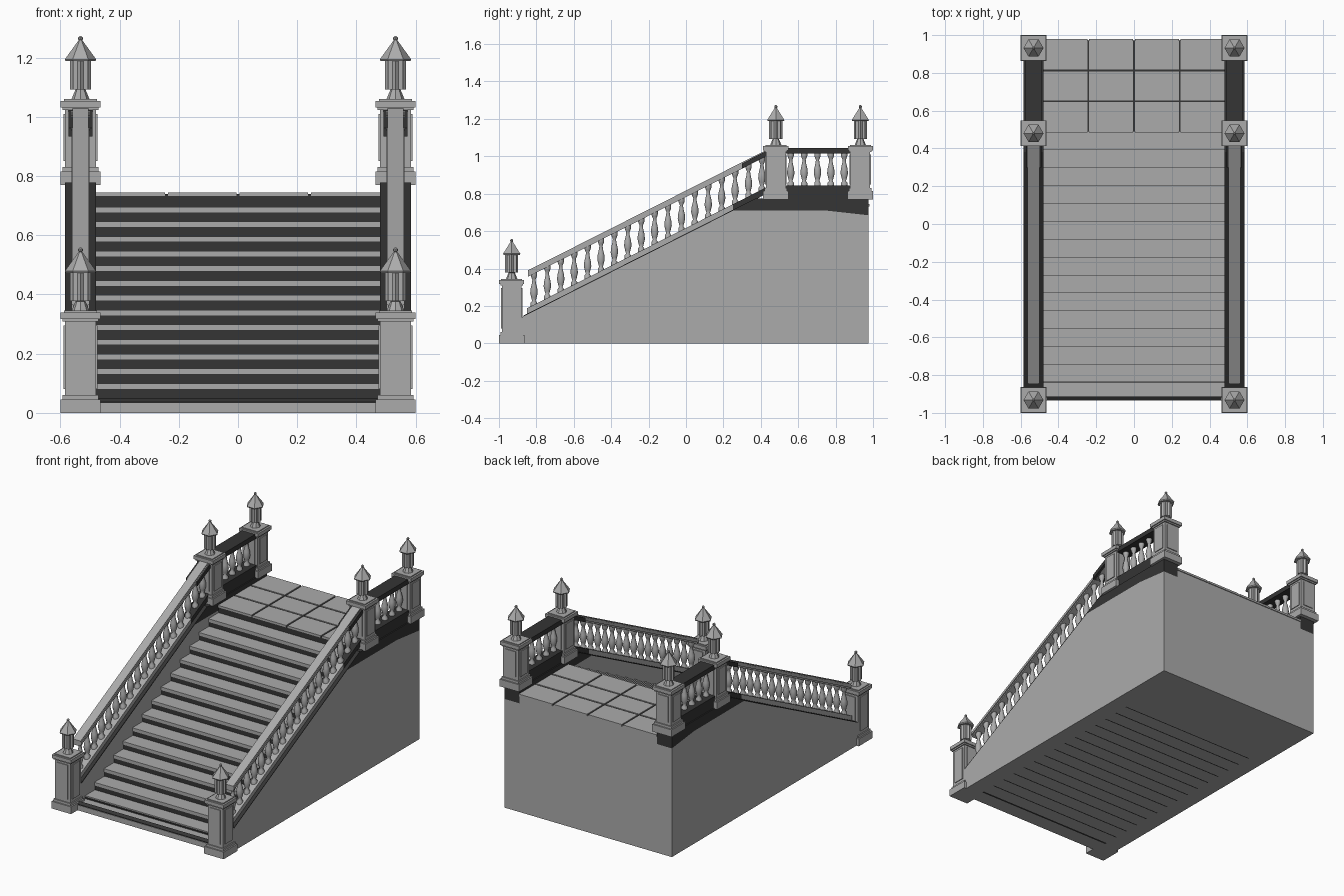
import bpy, bmesh, math

cube = bpy.data.objects.get("Cube")
if cube:
    bpy.data.objects.remove(cube, do_unlink=True)


def material(name, value):
    m = bpy.data.materials.new(name)
    m.use_nodes = True
    color = (value, value, value, 1)
    m.diffuse_color = color
    m.node_tree.nodes["Principled BSDF"].inputs["Base Color"].default_value = color
    return m


STONE = material("light_grey_stone", 0.41)
DARK = material("dark_grey_stone", 0.035)


def add(name, mesh, mat=None, loc=(0, 0, 0)):
    ob = bpy.data.objects.new(name, mesh)
    ob.location = loc
    bpy.context.collection.objects.link(ob)
    if mat:
        mesh.materials.append(mat)
    return ob


def finish(bm, name):
    bmesh.ops.recalc_face_normals(bm, faces=bm.faces)
    mesh = bpy.data.meshes.new(name)
    bm.to_mesh(mesh)
    bm.free()
    return mesh


def prism(name, profile, x0, x1, mat):
    """Extrude a (y, z) profile from x0 to x1."""
    bm = bmesh.new()
    ends = [[bm.verts.new((x, y, z)) for y, z in profile] for x in (x0, x1)]
    for ring in ends:
        bm.faces.new(ring)
    n = len(profile)
    for i in range(n):
        j = (i + 1) % n
        bm.faces.new((ends[0][i], ends[0][j], ends[1][j], ends[1][i]))
    return add(name, finish(bm, name), mat)


def box(name, x0, x1, y0, y1, z0, z1, mat):
    return prism(name, [(y0, z0), (y1, z0), (y1, z1), (y0, z1)], x0, x1, mat)


def lathe(name, rings, sides, flute=1.0):
    """Stack rings of (radius, z); flute scales every second vertex."""
    bm = bmesh.new()
    loops = []
    for r, z in rings:
        loop = []
        for i in range(sides):
            a = 2 * math.pi * i / sides
            k = r * (flute if i % 2 else 1)
            loop.append(bm.verts.new((k * math.cos(a), k * math.sin(a), z)))
        loops.append(loop)
    for lo, hi in zip(loops, loops[1:]):
        for i in range(sides):
            j = (i + 1) % sides
            bm.faces.new((lo[i], lo[j], hi[j], hi[i]))
    bm.faces.new(loops[0])
    bm.faces.new(loops[-1])
    mesh = finish(bm, name)
    mesh.materials.append(STONE)
    return mesh


# Stairs: light step blocks with overhanging noses and thin dark risers
HALF, RUN, RISE, FIRST, LAND = 0.48, 0.0947, 0.0497, -0.84, 0.485
box("bottom_slab", -HALF, HALF, -0.935, FIRST, 0, 0.033, STONE)
prism("slab_edge", [(-0.932, 0.03), (-0.912, 0.03), (-0.912, 0.048), (-0.932, 0.037)],
      -HALF, HALF, DARK)
for k in range(15):
    y, top = FIRST + k * RUN, (k + 1) * RISE
    front = y if k == 0 else y + 0.006
    back = y + RUN + 0.006
    box("riser", -HALF, HALF, front, y + 0.014, 0, top - 0.008, DARK)
    if k < 14:
        box("step_block", -HALF, HALF, y + 0.014, back, 0, top - 0.01, STONE)
        box("tread", -HALF, HALF, y + (0.004 if k == 0 else 0), back, top - 0.02, top, STONE)

# Landing: paving slabs over a dark joint bed
box("landing_block", -HALF, HALF, LAND + 0.014, 0.975, 0, 0.735, STONE)
box("joint_bed", -HALF, HALF, LAND + 0.004, 0.97, 0.70, 0.74, DARK)
xs = [-HALF, -0.242, 0, 0.242, HALF]
ys = [LAND, 0.65, 0.813, 0.98]
GAP = 0.005
for a, b in zip(xs, xs[1:]):
    for c, d in zip(ys, ys[1:]):
        box("paving_slab", a + GAP * (a > -HALF), b - GAP * (b < HALF),
            c + GAP * (c > LAND), d - GAP * (d < 0.9), 0.732, 0.745, STONE)

# Shared meshes for the turned parts
baluster = lathe("baluster", [(0.018, 0), (0.018, 0.024), (0.010, 0.034), (0.015, 0.05),
                              (0.021, 0.075), (0.0185, 0.1), (0.011, 0.13), (0.009, 0.148),
                              (0.015, 0.16), (0.018, 0.17), (0.018, 0.197)], 10)
for p in baluster.polygons:
    p.use_smooth = len(p.vertices) == 4
finial = [
    lathe("finial_neck", [(0.03, 0), (0.027, 0.008), (0.017, 0.032), (0.026, 0.036)], 8),
    lathe("finial_lantern", [(0.035, 0.033), (0.035, 0.14)], 16, 0.78),
    lathe("finial_roof", [(0.05, 0.128), (0.053, 0.134), (0.006, 0.199)], 6),
    lathe("finial_knob", [(0.003, 0.196), (0.008, 0.202), (0.008, 0.208), (0.003, 0.213)], 8),
]


def block(name, x, y, half, z0, z1):
    box(name, x - half, x + half, y - half, y + half, z0, z1, STONE)


def post(x, y, z0, z1):
    """Square pedestal with plinth, raised panels, cap and finial."""
    block("post_plinth", x, y, 0.068, z0, z0 + 0.045)
    block("post_plinth_step", x, y, 0.06, z0 + 0.045, z0 + 0.06)
    block("post_shaft", x, y, 0.053, z0 + 0.06, z1 - 0.03)
    lo, hi = z0 + 0.08, z1 - 0.05
    box("post_panel", x - 0.036, x + 0.036, y - 0.058, y + 0.058, lo, hi, STONE)
    box("post_panel", x - 0.058, x + 0.058, y - 0.036, y + 0.036, lo, hi, STONE)
    block("post_cap_step", x, y, 0.06, z1 - 0.037, z1 - 0.028)
    block("post_cap", x, y, 0.067, z1 - 0.028, z1 - 0.006)
    block("post_cap_top", x, y, 0.056, z1 - 0.006, z1)
    for part in finial:
        add(part.name, part, loc=(x, y, z1))


SLOPE = 0.505


def wall_z(y):
    return 0.14 + SLOPE * (y + 0.875)


def rail_z(y):
    return 0.39 + SLOPE * (y + 0.845)


def slanted(name, height, y0, y1, low, high, x, half, mat):
    prism(name, [(y0, height(y0) + low), (y1, height(y1) + low),
                 (y1, height(y1) + high), (y0, height(y0) + high)], x - half, x + half, mat)


for side in (-1, 1):
    x = side * 0.532
    x0, x1 = x - 0.052, x + 0.052

    # Side wall: light body with a dark upper band
    prism("side_wall", [(-0.93, 0), (0.975, 0), (0.975, 0.685), (0.75, 0.71),
                        (0.255, wall_z(0.255)), (-0.875, 0.14), (-0.93, 0.14)], x0, x1, STONE)
    prism("wall_band", [(0.255, wall_z(0.255)), (0.75, 0.71), (0.975, 0.685),
                        (0.975, 0.775), (0.42, 0.775), (0.38, wall_z(0.38))], x0, x1, DARK)
    slanted("wall_coping", wall_z, -0.87, 0.38, -0.002, 0.005, x, 0.052, DARK)

    # Sloping balustrade
    slanted("sloping_curb", wall_z, -0.85, 0.25, 0, 0.035, x, 0.03, STONE)
    slanted("sloping_curb_top", wall_z, 0.25, 0.44, 0, 0.035, x, 0.03, DARK)
    slanted("handrail_underside", rail_z, -0.845, 0.44, -0.034, -0.022, x, 0.025, STONE)
    slanted("handrail", rail_z, -0.845, 0.44, -0.024, -0.006, x, 0.031, STONE)
    slanted("handrail_crown", rail_z, -0.845, 0.44, -0.008, 0, x, 0.027, STONE)
    slanted("handrail_moulding", rail_z, 0.3, 0.44, -0.034, -0.006, x, 0.041, DARK)
    for i in range(18):
        y = -0.813 + i * 0.0717
        add("baluster", baluster, loc=(x, y, wall_z(y) + 0.022))

    # Level balustrade beside the landing
    box("level_curb", x - 0.045, x + 0.045, 0.5, 0.9, 0.77, 0.845, DARK)
    box("level_handrail", x - 0.046, x + 0.046, 0.5, 0.9, 1.015, 1.045, DARK)
    for i in range(5):
        add("baluster", baluster, loc=(x, 0.56 + i * 0.0715, 0.834))

    # Posts
    post(x, -0.932, 0, 0.345)
    post(x, 0.48, 0.77, 1.06)
    post(x, 0.932, 0.77, 1.06)
